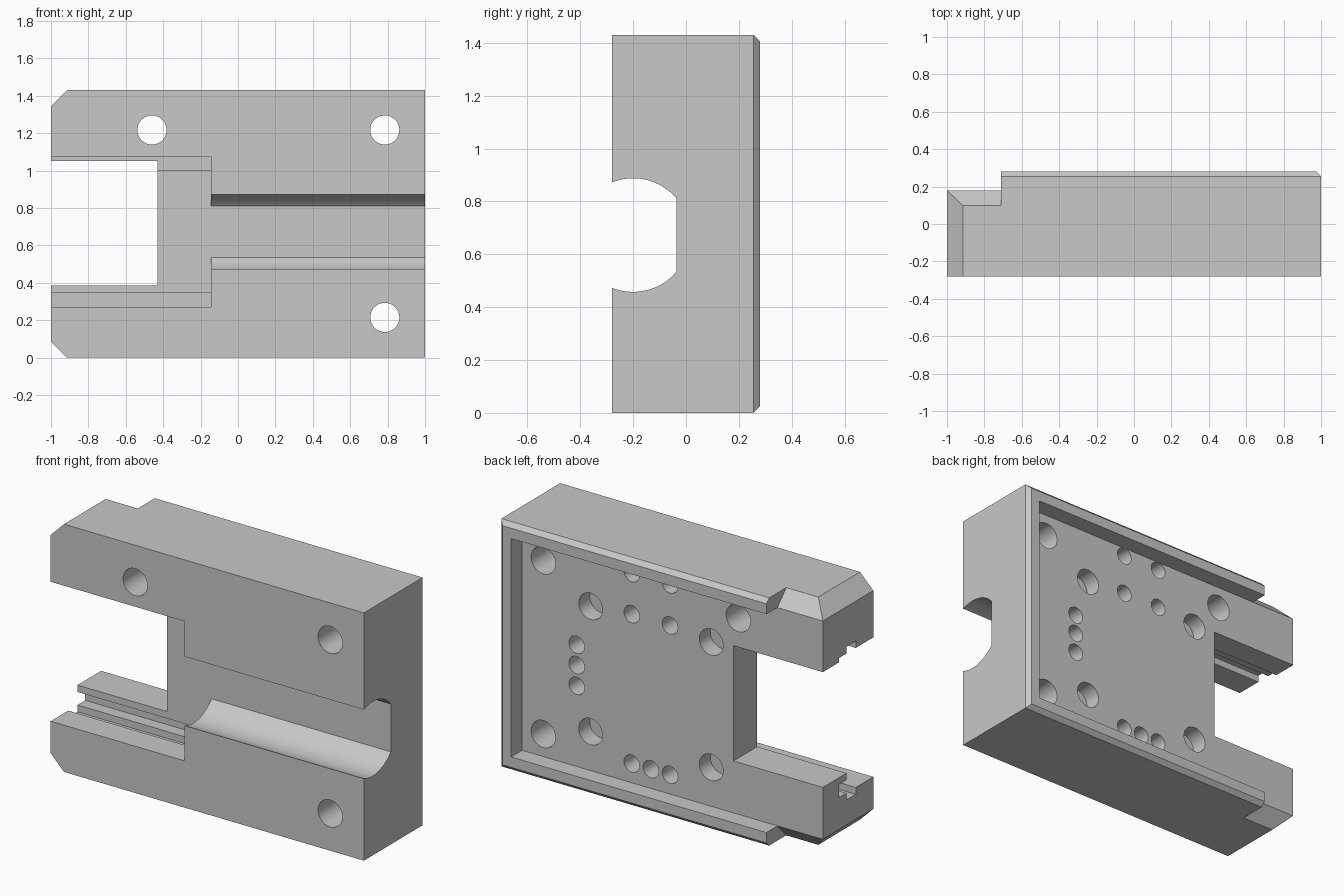
import bpy
import bmesh
import math
from mathutils import Vector

cube = bpy.data.objects.get("Cube")
if cube:
    bpy.data.objects.remove(cube, do_unlink=True)

grey = bpy.data.materials.new("plain grey")
grey.use_nodes = True
colour = (0.58, 0.58, 0.58, 1)
grey.diffuse_color = colour
grey.node_tree.nodes["Principled BSDF"].inputs["Base Color"].default_value = colour

H = 1.43       # height
FRONT, BACK = -0.28, 0.28
FLOOR = 0.18   # depth of the recessed back face
RIM = 0.085    # rim width and corner chamfer
MID = 0.6725   # centre height of the slot


def prism(name, points, axis, start, end, bevel_rule=None, bevel=0.025):
    """Extrude a profile: axis 'x' takes (y, z) points, axis 'y' takes (x, z)."""
    def place(p, t):
        return Vector((t, p[0], p[1])) if axis == "x" else Vector((p[0], t, p[1]))
    bm = bmesh.new()
    face = bm.faces.new([bm.verts.new(place(p, start)) for p in points])
    new = bmesh.ops.extrude_face_region(bm, geom=[face])["geom"]
    shift = place((0, 0), end) - place((0, 0), start)
    bmesh.ops.translate(bm, vec=shift, verts=[g for g in new if isinstance(g, bmesh.types.BMVert)])
    bmesh.ops.recalc_face_normals(bm, faces=bm.faces)
    if bevel_rule:
        edges = [e for e in bm.edges if bevel_rule(e)]
        bmesh.ops.bevel(bm, geom=edges, offset=bevel, segments=1, affect="EDGES")
    mesh = bpy.data.meshes.new(name)
    bm.to_mesh(mesh)
    bm.free()
    mesh.materials.append(grey)
    obj = bpy.data.objects.new(name, mesh)
    bpy.context.collection.objects.link(obj)
    return obj


def rect(a0, a1, b0, b1):
    return [(a0, b0), (a1, b0), (a1, b1), (a0, b1)]


def circle(cx, cz, r, n=32):
    return [(cx + r * math.cos(math.tau * i / n), cz + r * math.sin(math.tau * i / n)) for i in range(n)]


def mirrored(lower, mid):
    return lower + [(y, 2 * mid - z) for y, z in reversed(lower)]


# Main block, back edges chamfered except at the open end
def outer_back_edge(e):
    a, b = (v.co for v in e.verts)
    return min(a.y, b.y) > BACK - 0.01 and max(a.x, b.x) > 0.9


outline = [(-1, RIM), (RIM - 1, 0), (1, 0), (1, H), (RIM - 1, H), (-1, H - RIM)]
body = prism("clamp_block", outline, "y", FRONT, BACK, outer_back_edge)

cutters = []


def cut(*args):
    cutters.append(prism("cutter", *args))


# Lowered end with sloping back edges
cut(mirrored([(0.4, -0.1), (0.1, -0.1), (0.1, 0), (FLOOR, RIM)], H / 2), "x", -1.1, -0.71)
# Recess inside the back rim
cut(rect(-1.1, 0.92, RIM, H - RIM), "y", FLOOR, 0.4)
# Stepped front pocket with undercut side slots
steps = [(-0.4, 0.27), (-0.12, 0.27), (-0.12, 0.23), (-0.035, 0.23),
         (-0.035, 0.27), (0.035, 0.27), (0.035, 0.345), (-0.035, 0.345)]
cut(mirrored(steps, MID), "x", -1.1, -0.145)
# Open slot between the jaws
cut(rect(-1.1, -0.43, 0.385, 1.05), "y", -0.5, 0.5)
# Rounded front groove with a flat bottom
radius, centre = 0.215, -0.2
first = math.acos((-0.035 - centre) / radius)
angles = [first + (math.tau - 2 * first) * i / 40 for i in range(41)]
cut([(centre + radius * math.cos(a), MID + radius * math.sin(a)) for a in angles], "x", -0.2, 1.1)

# Through holes
for x, z in ((-0.46, 1.217), (0.785, 1.217), (0.785, 0.215)):
    cut(circle(x, z, 0.078), "y", -0.5, 0.5)
# Large blind holes
for x in (-0.287, 0.483):
    for z in (0.31, 1.033):
        cut(circle(x, z, 0.076), "y", FLOOR - 0.1, 0.3)
# Small blind holes
small = [(0.572, z) for z in (0.55, 0.67, 0.787)]
small += [(x, 0.196) for x in (-0.024, 0.098, 0.22)]
small += [(x, z) for x in (-0.024, 0.22) for z in (1.058, 1.295)]
for x, z in small:
    cut(circle(x, z, 0.05, 24), "y", FLOOR - 0.12, 0.2)

# Carve the block and discard the cutters
bpy.ops.object.select_all(action="DESELECT")
bpy.context.view_layer.objects.active = body
body.select_set(True)
for cutter in cutters:
    mod = body.modifiers.new("carve", "BOOLEAN")
    mod.operation = "DIFFERENCE"
    mod.solver = "EXACT"
    mod.object = cutter
    bpy.ops.object.modifier_apply(modifier=mod.name)
    bpy.data.objects.remove(cutter, do_unlink=True)

bpy.ops.object.shade_smooth_by_angle(angle=math.radians(25))
